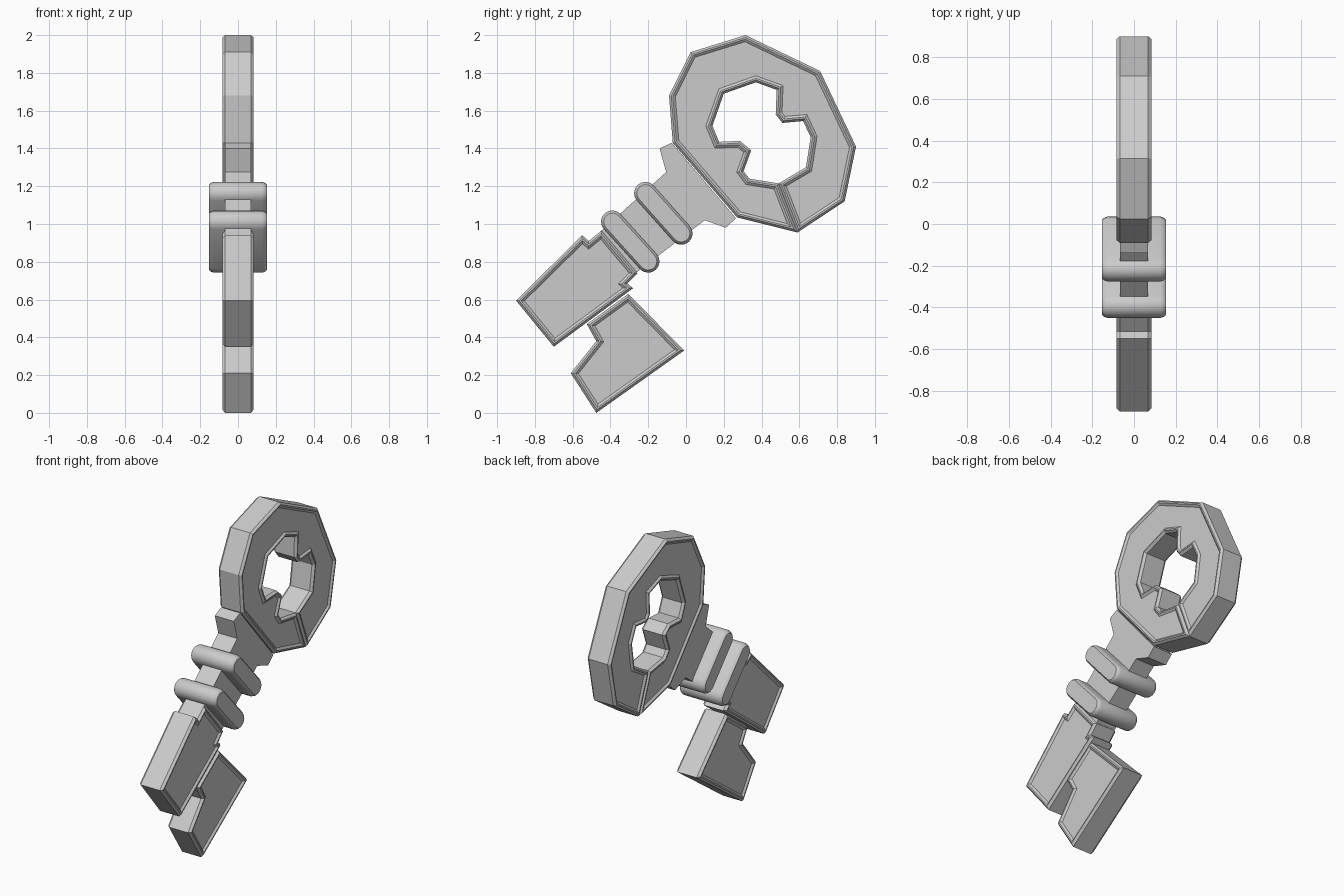
import bpy, bmesh, math
from mathutils import Vector

if "Cube" in bpy.data.objects:
    bpy.data.objects.remove(bpy.data.objects["Cube"])

grey = bpy.data.materials.new("plain grey")
grey.use_nodes = True
grey.diffuse_color = (0.6, 0.6, 0.6, 1)
grey.node_tree.nodes["Principled BSDF"].inputs["Base Color"].default_value = (0.6, 0.6, 0.6, 1)


def inset(points, amount):
    """Move every edge of a closed outline inward, with mitred corners."""
    area = sum(a.x * b.y - b.x * a.y for a, b in zip(points, points[1:] + points[:1]))
    side = math.copysign(1, area)
    result = []
    for i, p in enumerate(points):
        d1 = (p - points[i - 1]).normalized()
        d2 = (points[(i + 1) % len(points)] - p).normalized()
        n1, n2 = Vector((-d1.y, d1.x)) * side, Vector((-d2.y, d2.x)) * side
        result.append(p + (n1 + n2) * amount / max(1 + n1.dot(n2), 0.2))
    return result


def plate(name, outline, rim, smooth=False):
    """Solid with an outline in the y-z plane; rim lists (inset, half thickness)."""
    points = [Vector(p) for p in outline]
    levels = [(i, -x) for i, x in reversed(rim)] + list(rim)
    bm = bmesh.new()
    rings = [[bm.verts.new((x, p.x, p.y)) for p in inset(points, i)] for i, x in levels]
    for low, high in zip(rings, rings[1:]):
        for k in range(len(points)):
            j = (k + 1) % len(points)
            bm.faces.new((low[k], low[j], high[j], high[k]))
    bm.faces.new(rings[0][::-1])
    bm.faces.new(rings[-1])
    bmesh.ops.recalc_face_normals(bm, faces=bm.faces)
    mesh = bpy.data.meshes.new(name)
    bm.to_mesh(mesh)
    bm.free()
    mesh.materials.append(grey)
    obj = bpy.data.objects.new(name, mesh)
    bpy.context.collection.objects.link(obj)
    if smooth:
        bpy.ops.object.select_all(action='DESELECT')
        obj.select_set(True)
        bpy.context.view_layer.objects.active = obj
        bpy.ops.object.shade_smooth_by_angle(angle=math.radians(35))
    return obj


def capsule(start, end, radius, steps=8):
    """Outline of a bar with round ends."""
    a, b = Vector(start), Vector(end)
    heading = math.atan2(b.y - a.y, b.x - a.x)
    outline = []
    for centre, turn in ((b, heading - math.pi / 2), (a, heading + math.pi / 2)):
        for s in range(steps + 1):
            t = turn + math.pi * s / steps
            outline.append(centre + radius * Vector((math.cos(t), math.sin(t))))
    return outline


raised_rim = [(0, 0.068), (0.012, 0.083), (0.02, 0.083), (0.033, 0.072)]
collar_rim = [(0, 0.128), (0.005, 0.143), (0.014, 0.153), (0.024, 0.153)]

# Bow: faceted ring, split at its lower corner
bow_outer = [(0.59, 0.955), (0.84, 1.12), (0.9, 1.41), (0.71, 1.81), (0.315, 2.0),
             (0.025, 1.91), (-0.09, 1.68), (-0.07, 1.43), (0.27, 1.035), (0.59, 0.955)]
bow_hole = [(0.49, 1.215), (0.335, 1.24), (0.305, 1.28), (0.345, 1.39), (0.285, 1.44),
            (0.175, 1.435), (0.14, 1.52), (0.2, 1.69), (0.37, 1.75), (0.48, 1.71),
            (0.475, 1.58), (0.51, 1.535), (0.62, 1.545), (0.66, 1.46), (0.635, 1.3),
            (0.49, 1.215)]
plate("bow", bow_outer + bow_hole, raised_rim)

# Stem with flared shoulders
stem = [(-0.075, 1.43), (-0.14, 1.4), (-0.105, 1.275), (-0.47, 0.945),
        (-0.28, 0.73), (0.1, 1.02), (0.21, 0.98), (0.265, 1.03)]
plate("stem", stem, [(0, 0.068)])

# Two rounded collars
for name, start, end in (("upper_collar", (-0.215, 1.163), (-0.025, 0.95)),
                         ("lower_collar", (-0.39, 1.012), (-0.2, 0.802))):
    plate(name, capsule(start, end, 0.06), collar_rim, smooth=True)

# Blade and its notched bit
blade = [(-0.9, 0.595), (-0.55, 0.94), (-0.515, 0.91), (-0.447, 0.965),
         (-0.257, 0.74), (-0.31, 0.685), (-0.28, 0.66), (-0.7, 0.35)]
plate("blade", blade, raised_rim)
bit = [(-0.305, 0.63), (-0.01, 0.33), (-0.475, 0.0), (-0.61, 0.21), (-0.475, 0.38), (-0.525, 0.47)]
plate("bit", bit, raised_rim)
